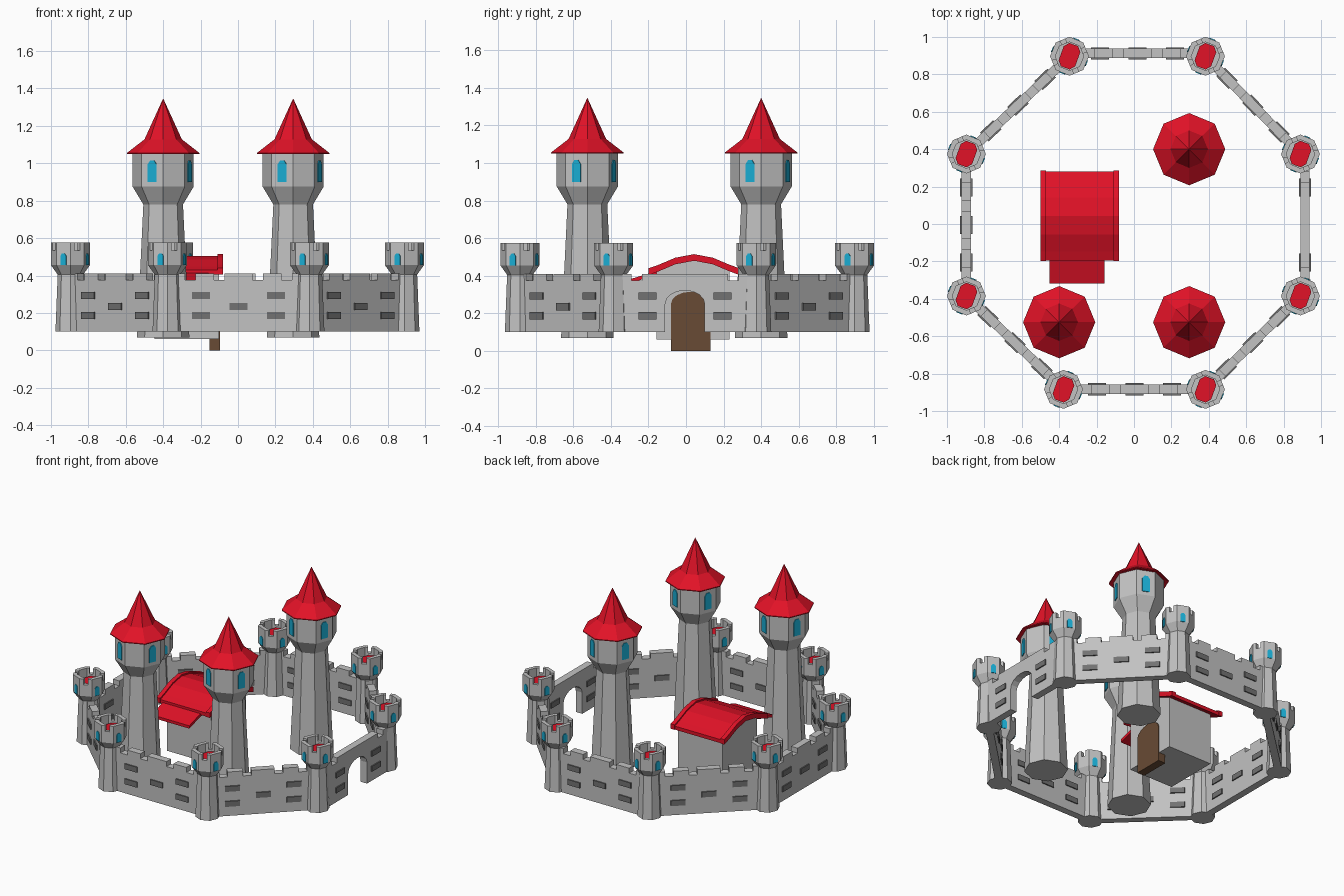
import bpy, bmesh
from math import sin, cos, pi, radians, atan2
from mathutils import Matrix, Vector

if "Cube" in bpy.data.objects:
    bpy.data.objects.remove(bpy.data.objects["Cube"])


def material(name, rgb):
    m = bpy.data.materials.new(name)
    m.diffuse_color = (*rgb, 1)
    m.use_nodes = True
    m.node_tree.nodes["Principled BSDF"].inputs["Base Color"].default_value = m.diffuse_color
    return m


STONE = material("light grey stone", (0.54, 0.54, 0.54))
BRICK = material("dark grey brick", (0.17, 0.17, 0.17))
RED = material("red roof", (0.75, 0.006, 0.02))
BLUE = material("blue window", (0.01, 0.42, 0.66))
WOOD = material("brown wood", (0.14, 0.07, 0.035))


def finish(name, verts, faces, mat, M=Matrix()):
    me = bpy.data.meshes.new(name)
    me.from_pydata([M @ Vector(v) for v in verts], [], faces)
    bm = bmesh.new()
    bm.from_mesh(me)
    bmesh.ops.recalc_face_normals(bm, faces=bm.faces)
    bm.to_mesh(me)
    bm.free()
    me.materials.append(mat)
    ob = bpy.data.objects.new(name, me)
    bpy.context.collection.objects.link(ob)
    return ob


def prism(name, pts, depth, mat, M=Matrix()):
    """Profile in local XZ, extruded along local Y, centred."""
    n = len(pts)
    v = [(x, s * depth / 2, z) for s in (-1, 1) for x, z in pts]
    f = [tuple(range(n)), tuple(range(n, 2 * n))]
    f += [(i, (i + 1) % n, n + (i + 1) % n, n + i) for i in range(n)]
    return finish(name, v, f, mat, M)


def box(name, x0, x1, y0, y1, z0, z1, mat, M=Matrix()):
    pts = [(x0, z0), (x1, z0), (x1, z1), (x0, z1)]
    return prism(name, pts, y1 - y0, mat, M @ Matrix.Translation((0, (y0 + y1) / 2, 0)))


def lathe8(name, profile, mat, M):
    """Octagonal loft of (radius, z) rings with corners on the axes."""
    v = [(r * cos(k * pi / 4), r * sin(k * pi / 4), z) for r, z in profile for k in range(8)]
    f = [(8 * j + k, 8 * j + (k + 1) % 8, 8 * j + 8 + (k + 1) % 8, 8 * j + 8 + k)
         for j in range(len(profile) - 1) for k in range(8)]
    f += [tuple(range(8)), tuple(range(len(v) - 8, len(v)))]
    return finish(name, v, f, mat, M)


def windows(name, apothem, w, z0, z1, M):
    """Pointed panes on every second face."""
    h, zs = w / 2, z1 - w * 0.4
    pts = [(-h, z0), (h, z0), (h, zs), (h * 0.45, z1), (-h * 0.45, z1), (-h, zs)]
    for a in (67.5, 157.5, 247.5, 337.5):
        R = Matrix.Rotation(radians(a - 90), 4, 'Z') @ Matrix.Translation((0, apothem, 0))
        prism(name, pts, 0.008, BLUE, M @ R)


# Tall towers
for x, y in ((0.295, 0.40), (0.295, -0.525), (-0.40, -0.525)):
    M = Matrix.Translation((x, y, 0))
    lathe8("tower_shaft", [(0.14, 0.07), (0.106, 0.78), (0.163, 0.875), (0.163, 1.055)], STONE, M)
    lathe8("tower_roof", [(0.16, 1.06), (0.193, 1.05), (0.193, 1.056), (0.1, 1.128), (0.001, 1.345)], RED, M)
    windows("tower_window", 0.1515, 0.05, 0.9, 1.015, M)


# Small wall turrets with crenellated heads
def oct_pt(deg, r):
    off = (deg % 45) - 22.5
    rad = r * cos(pi / 8) / cos(radians(off))
    return rad * cos(radians(deg)), rad * sin(radians(deg))


CORNERS = [(-0.345, 0.897), (0.382, 0.897), (0.89, 0.374), (0.89, -0.385),
           (0.382, -0.884), (-0.377, -0.884), (-0.896, -0.385), (-0.896, 0.374)]
LAY = Matrix.Rotation(radians(90), 4, 'X')     # turns XZ profiles flat
for x, y in CORNERS:
    M = Matrix.Translation((x, y, 0))
    lathe8("turret", [(0.08, 0.1), (0.068, 0.405), (0.104, 0.455), (0.104, 0.535),
                      (0.076, 0.535), (0.076, 0.5)], STONE, M)
    for a in (22.5, 112.5, 202.5, 292.5):
        angles = (a - 36, a - 22.5, a + 22.5, a + 36)
        ring = [oct_pt(t, 0.104) for t in angles] + [oct_pt(t, 0.076) for t in reversed(angles)]
        prism("turret_merlon", [(px, -py) for px, py in ring], 0.045, STONE,
              M @ Matrix.Translation((0, 0, 0.553)) @ LAY
              @ Matrix.Scale(-1, 4, (0, 0, 1)))
    plate = [(0.047, -0.04), (0.047, 0.04), (0.025, 0.066), (-0.025, 0.066),
             (-0.047, 0.04), (-0.047, -0.04), (-0.025, -0.066), (0.025, -0.066)]
    prism("turret_roof", plate, 0.03, RED, M @ Matrix.Translation((0, 0, 0.51))
          @ Matrix.Rotation(radians(-20), 4, 'Z') @ LAY)
    windows("turret_window", 0.0965, 0.034, 0.455, 0.518, M)


# Curtain walls, one with an arched gate
def wall(p, q, gate):
    p, q = Vector(p), Vector(q)
    d, half = q - p, (q - p).length / 2
    mid = (p + q) / 2
    M = Matrix.Translation((mid.x, mid.y, 0)) @ Matrix.Rotation(atan2(d.y, d.x), 4, 'Z')
    pts = [(-half, 0.1)]
    if gate:
        pts += [(-0.105, 0.1)]
        pts += [(-0.105 * cos(t * pi / 8), 0.25 + 0.072 * sin(t * pi / 8)) for t in range(9)]
        pts += [(0.105, 0.1)]
    pts += [(half, 0.1), (half, 0.41)]
    gaps = [(0.23, 0.285)] + ([] if gate else [(0.075, 0.13)])
    gaps += [(-b, -a) for a, b in reversed(gaps)]
    for a, b in gaps:
        pts += [(b, 0.41), (b, 0.375), (a, 0.375), (a, 0.41)]
    pts += [(-half, 0.41)]
    prism("gate_wall" if gate else "wall", pts, 0.05, STONE, M)
    bricks = [(s * 0.2, z) for s in (-1, 1) for z in (0.293, 0.187)]
    if not gate:
        bricks.append((0, 0.235))
    for u, z in bricks:
        box("wall_brick", u - 0.048, u + 0.048, -0.033, 0.033, z - 0.019, z + 0.019, BRICK, M)


for i, p in enumerate(CORNERS):
    q = CORNERS[(i + 1) % 8]
    if i == 0:
        p, q = (p[0], 0.912), (q[0], 0.912)
    if i == 2:
        p, q = (0.914, p[1]), (0.914, q[1])
    wall(p, q, i == 2)

# Great hall: profiles run along y, extruded along x
YC = 0.043


def along_x(x):
    return Matrix.Translation((x, YC, 0)) @ Matrix.Rotation(radians(90), 4, 'Z')


def roof_strip(lift, half):
    top = [(-half, 0.43), (-0.19, 0.448), (-0.1, 0.486), (0, 0.505),
           (0.1, 0.486), (0.19, 0.448), (half, 0.43)]
    return [(y, z + lift) for y, z in top] + [(y, z - 0.025) for y, z in reversed(top)]


prism("hall_body", [(-0.2, 0.06), (0.188, 0.06), (0.188, 0.43), (0.1, 0.47), (0, 0.49),
                    (-0.1, 0.47), (-0.2, 0.43)], 0.345, STONE, along_x(-0.2735))
prism("hall_roof", roof_strip(0, 0.238), 0.41, RED, along_x(-0.29))
for x in (-0.485, -0.095):
    prism("roof_edge", roof_strip(0.01, 0.242), 0.03, RED, along_x(x))

# Awning on the front of the hall
prism("awning", [(-0.2, 0.425), (-0.362, 0.375), (-0.362, 0.355), (-0.2, 0.403)], 0.295, RED, along_x(-0.305))

# Arched door facing the gate
door = [(-0.123, 0), (0.087, 0), (0.087, 0.25)]
door += [(-0.018 + 0.105 * cos(t * pi / 8), 0.25 + 0.065 * sin(t * pi / 8)) for t in range(1, 8)]
door += [(-0.123, 0.25)]
prism("hall_door", door, 0.057, WOOD, along_x(-0.1235))
